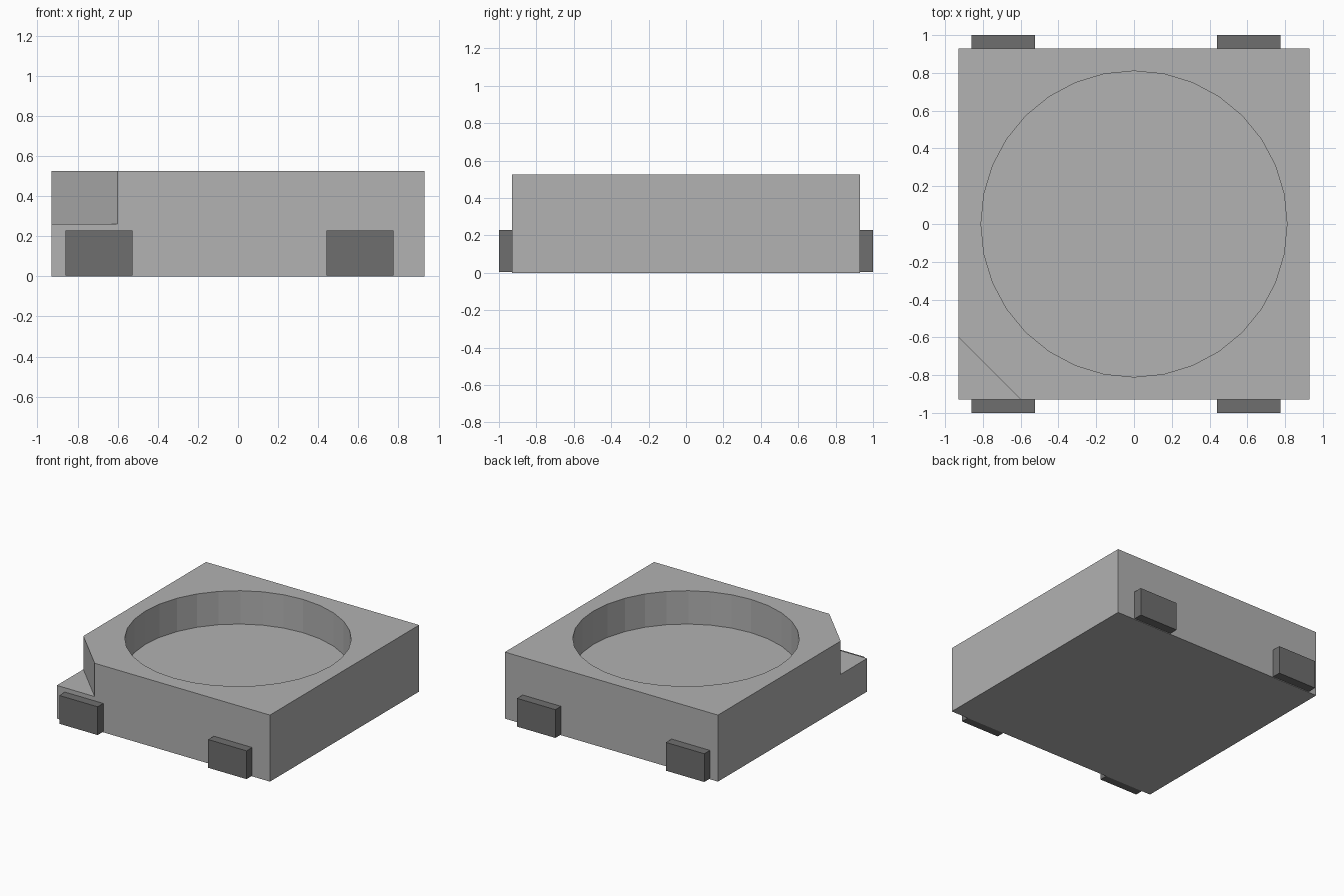
import bpy
import bmesh
from mathutils import Vector

old = bpy.data.objects.get("Cube")
if old:
    bpy.data.objects.remove(old, do_unlink=True)

HALF, HEIGHT, STEP = 0.93, 0.525, 0.262   # body half width, height, recess floor
CORNER = 0.33                             # corner notch leg length
POCKET_R = 0.81


def material(name, value):
    mat = bpy.data.materials.new(name)
    mat.use_nodes = True
    color = (value, value, value, 1)
    mat.diffuse_color = color
    bsdf = mat.node_tree.nodes["Principled BSDF"]
    bsdf.inputs["Base Color"].default_value = color
    return mat


def prism(name, outline, z0, z1, mat):
    """Extrude a counter-clockwise outline from z0 to z1."""
    bm = bmesh.new()
    base = bm.faces.new([bm.verts.new((x, y, z0)) for x, y in outline])
    top = bmesh.ops.extrude_face_region(bm, geom=[base])["geom"]
    verts = [v for v in top if isinstance(v, bmesh.types.BMVert)]
    bmesh.ops.translate(bm, verts=verts, vec=Vector((0, 0, z1 - z0)))
    bmesh.ops.recalc_face_normals(bm, faces=bm.faces)
    mesh = bpy.data.meshes.new(name)
    bm.to_mesh(mesh)
    bm.free()
    mesh.materials.append(mat)
    obj = bpy.data.objects.new(name, mesh)
    bpy.context.collection.objects.link(obj)
    return obj


def box(x0, x1, y0, y1):
    return [(x0, y0), (x1, y0), (x1, y1), (x0, y1)]


def cut(target, cutter):
    """Subtract the cutter, then remove it."""
    cutter.hide_render = True
    mod = target.modifiers.new("cut", 'BOOLEAN')
    mod.operation, mod.solver, mod.object = 'DIFFERENCE', 'EXACT', cutter
    bpy.ops.object.select_all(action='DESELECT')
    bpy.context.view_layer.objects.active = target
    target.select_set(True)
    bpy.ops.object.modifier_apply(modifier=mod.name)
    bpy.data.objects.remove(cutter, do_unlink=True)


body_gray = material("light gray plastic", 0.445)
pin_gray = material("dark gray metal", 0.156)

# Housing block
body = prism("housing", box(-HALF, HALF, -HALF, HALF), 0, HEIGHT, body_gray)

# Round pocket in the top
bpy.ops.mesh.primitive_cylinder_add(vertices=32, radius=POCKET_R, depth=1,
                                    location=(0, 0, STEP + 0.5))
pocket = bpy.context.object
pocket.name = "pocket_cutter"
pocket.data.materials.append(body_gray)
cut(body, pocket)

# Triangular notch in the front right corner
reach = 0.1
a, b = -HALF - reach, -HALF + CORNER + reach
cut(body, prism("notch_cutter", [(a, a), (b, a), (a, b)], STEP, HEIGHT + reach, body_gray))

# Contact pads, two on the front and two on the back
for side, y0, y1 in (("front", -1, -HALF), ("back", HALF, 1)):
    for hand, x0 in (("right", -0.86), ("left", 0.44)):
        prism(f"{side}_{hand}_contact", box(x0, x0 + 0.335, y0, y1), 0.005, 0.228, pin_gray)
